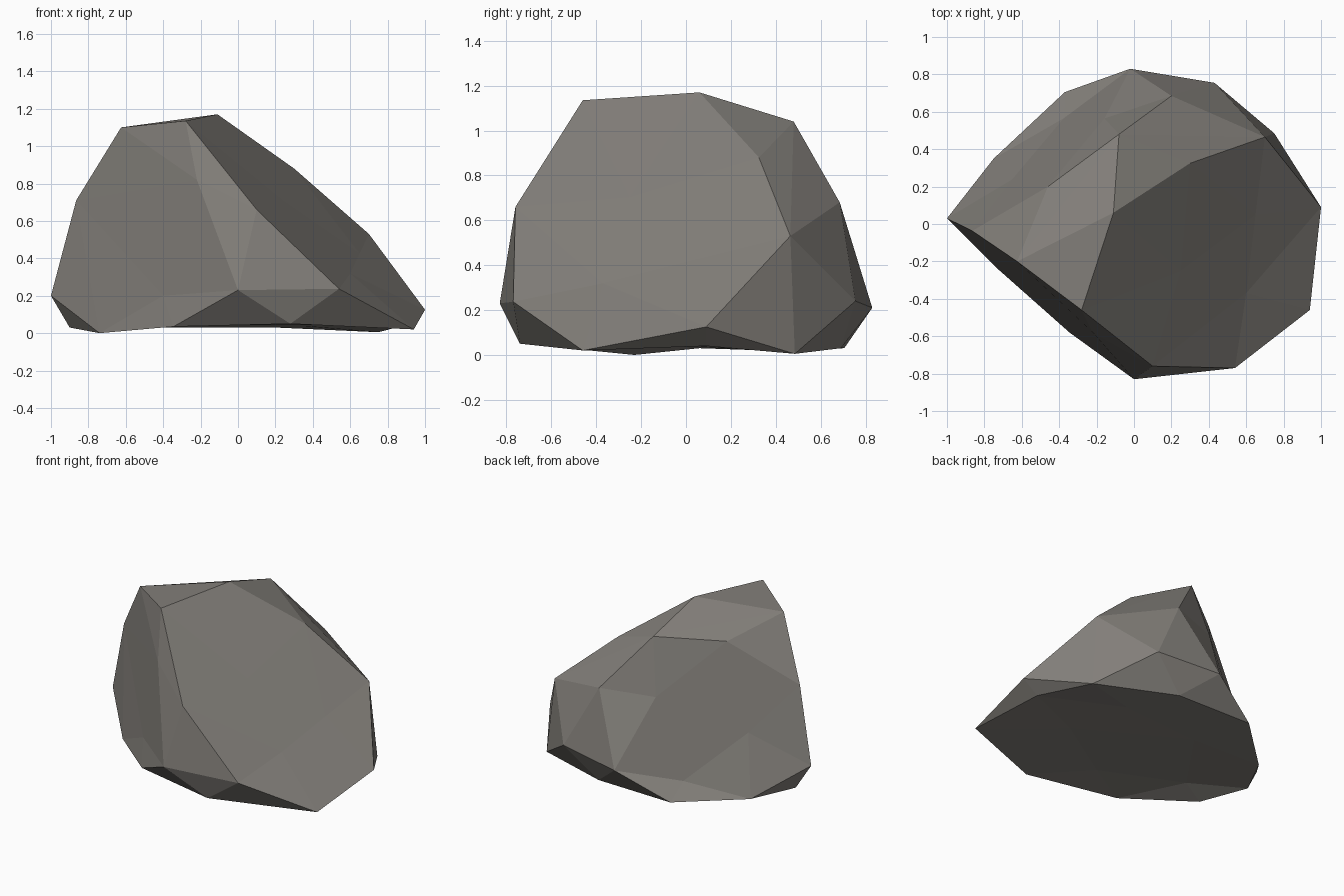
import bpy, bmesh
from mathutils import Vector
from mathutils.geometry import delaunay_2d_cdt

if "Cube" in bpy.data.objects:
    bpy.data.objects.remove(bpy.data.objects["Cube"])

# Corner points of the chipped boulder
crown = [(-.28, -.46, 1.135), (-.11, .06, 1.17), (-.625, -.20, 1.10),
         (-.08, .48, 1.04), (-.46, .20, 1.0)]                               # 0-4
shoulder = [(-.865, -.037, .71), (.30, .325, .88), (.70, .465, .53),
            (.20, .685, .68), (.10, -.76, .66), (-.22, -.58, .82)]          # 5-10
waist = [(-1, .03, .20), (1, .09, .125), (.54, -.77, .237), (0, -.83, .23),
         (-.02, .83, .21), (.43, .755, .24)]                                # 11-16
foot = [(-.90, .06, .03), (-.74, -.23, 0), (-.345, -.58, .035), (.28, -.74, .05),
        (.94, -.46, .02), (.886, .09, .04), (.75, .485, .005), (.20, .69, .03),
        (-.37, .705, .03), (-.75, .35, .02)]                                # 17-26
points = crown + shoulder + waist + foot

# Broad facets: corner loop, facing direction, points set into the facet
facets = [
    (range(17, 27), (0, 0, -1),
     [(-.048, -.427, .065), (-.574, -.165, .05), (.45, -.10, .045),
      (.35, .35, .038), (-.25, .30, .042)]),
    ([0, 1, 6, 7, 12, 21, 13, 9], (.97, -.37, 1),
     [(.60, -.37, .319), (.25, -.25, .703), (.65, .05, .426)]),
    ([11, 5, 4, 3, 8, 15, 25, 26], (-.61, .74, .25),
     [(-.158, .564, .664), (-.653, .237, .42), (-.375, .566, .13)]),
    ([11, 5, 2, 0, 10, 14, 19, 18], (-.767, -.889, .097), [(-.40, -.487, .20)]),
]

# Convex block with a flattened underside
bm = bmesh.new()
verts = [bm.verts.new((x, y, z if i < 17 else 0)) for i, (x, y, z) in enumerate(points)]
bmesh.ops.convex_hull(bm, input=verts)
for v, p in zip(verts, points):
    v.co = p


def reface(loop, facing, inner):
    """Replace one facet by a triangulation that includes its inner points."""
    ring = [verts[i] for i in loop]
    old = [f for f in bm.faces if all(v in ring for v in f.verts)]
    bmesh.ops.delete(bm, geom=old, context='FACES_ONLY')
    ring_edges = {frozenset((ring[i - 1], ring[i])) for i in range(len(ring))}
    spare = [e for e in bm.edges if not e.link_faces
             and e.verts[0] in ring and e.verts[1] in ring
             and frozenset(e.verts) not in ring_edges]
    bmesh.ops.delete(bm, geom=spare, context='EDGES')
    allv = ring + [bm.verts.new(p) for p in inner]
    turn = Vector(facing).rotation_difference(Vector((0, 0, 1)))
    flat = [(turn @ v.co).xy for v in allv]
    order = list(range(len(ring)))
    area = sum(flat[i - 1].cross(flat[i]) for i in order)
    if area < 0:
        order.reverse()
    result = delaunay_2d_cdt(flat, [], [order], 1, 1e-5)
    source = result[3]
    for tri in result[2]:
        bm.faces.new([allv[source[i][0]] for i in tri])


for facet in facets:
    reface(*facet)
bmesh.ops.holes_fill(bm, edges=[e for e in bm.edges if e.is_boundary], sides=0)
bmesh.ops.recalc_face_normals(bm, faces=bm.faces[:])

mesh = bpy.data.meshes.new("boulder")
bm.to_mesh(mesh)
bm.free()

# Single warm grey stone colour
stone = bpy.data.materials.new("warm grey stone")
stone.diffuse_color = (.225, .212, .193, 1)
stone.use_nodes = True
stone.node_tree.nodes["Principled BSDF"].inputs["Base Color"].default_value = stone.diffuse_color
mesh.materials.append(stone)
boulder = bpy.data.objects.new("boulder", mesh)
bpy.context.collection.objects.link(boulder)
